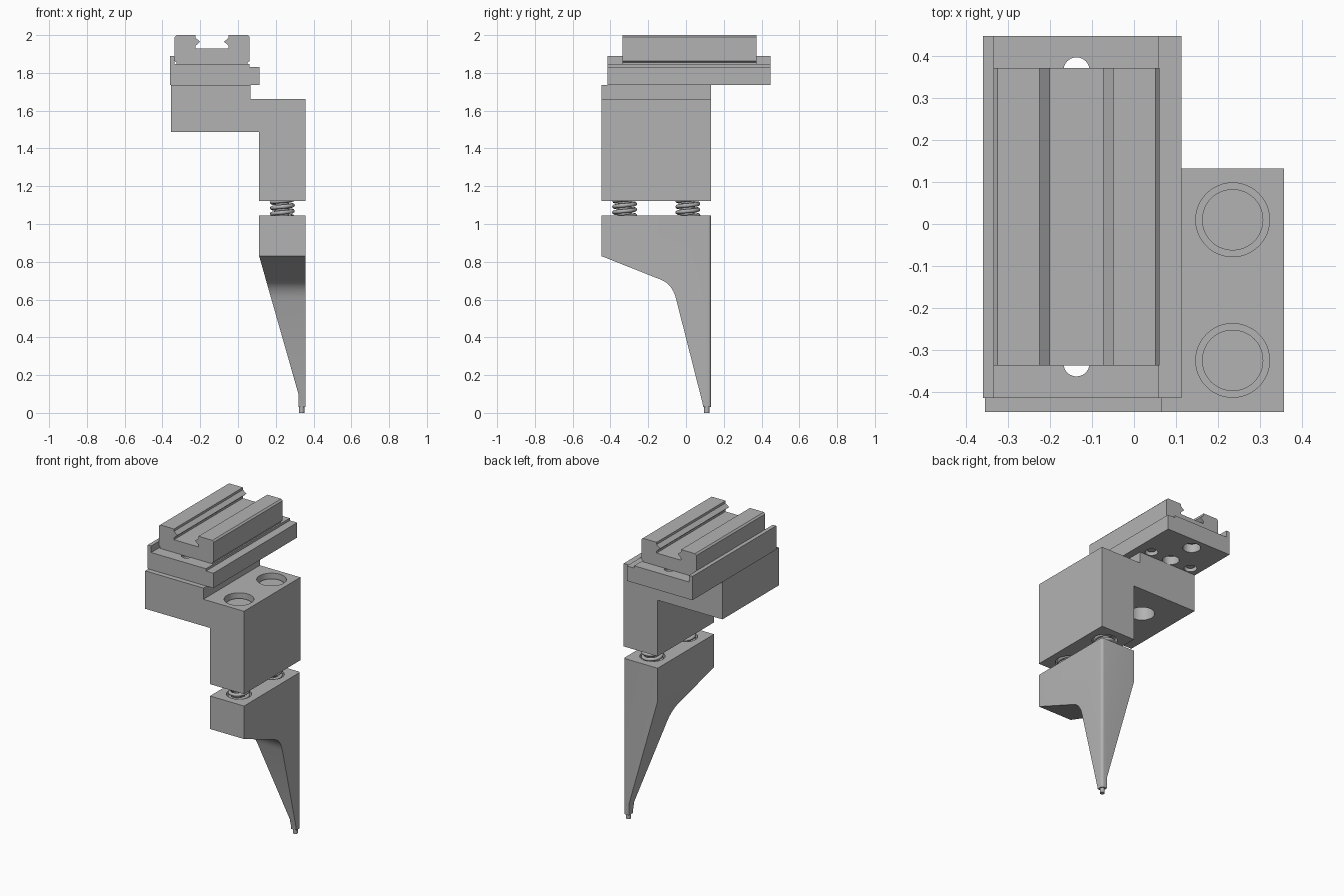
import bpy, bmesh, math
from mathutils import Vector

cube = bpy.data.objects.get("Cube")
if cube:
    bpy.data.objects.remove(cube, do_unlink=True)

grey = bpy.data.materials.new("mid grey")
grey.use_nodes = True
GREY = (0.45, 0.45, 0.45, 1)
grey.diffuse_color = GREY
grey.node_tree.nodes["Principled BSDF"].inputs["Base Color"].default_value = GREY


def add_object(name, bm):
    bmesh.ops.recalc_face_normals(bm, faces=bm.faces)
    mesh = bpy.data.meshes.new(name)
    bm.to_mesh(mesh)
    bm.free()
    mesh.materials.append(grey)
    ob = bpy.data.objects.new(name, mesh)
    bpy.context.collection.objects.link(ob)
    return ob


def prism(name, profile, axis, lo, hi):
    """Extrude a (u, z) profile along x or y."""
    bm = bmesh.new()
    place = (lambda u, z: (u, lo, z)) if axis == "y" else (lambda u, z: (lo, u, z))
    face = bm.faces.new([bm.verts.new(place(u, z)) for u, z in profile])
    out = bmesh.ops.extrude_face_region(bm, geom=[face])
    move = Vector((0, hi - lo, 0)) if axis == "y" else Vector((hi - lo, 0, 0))
    bmesh.ops.translate(bm, vec=move,
                        verts=[g for g in out["geom"] if isinstance(g, bmesh.types.BMVert)])
    return add_object(name, bm)


def cylinder(name, x, y, z0, z1, r, sides=48):
    bm = bmesh.new()
    bmesh.ops.create_cone(bm, cap_ends=True, segments=sides, radius1=r, radius2=r, depth=z1 - z0)
    bmesh.ops.translate(bm, verts=bm.verts, vec=(x, y, (z0 + z1) / 2))
    return add_object(name, bm)


def boolean(ob, tool, operation="DIFFERENCE"):
    mod = ob.modifiers.new("cut", "BOOLEAN")
    mod.operation, mod.solver, mod.object = operation, "EXACT", tool
    bpy.context.view_layer.objects.active = ob
    bpy.ops.object.modifier_apply(modifier=mod.name)
    bpy.data.objects.remove(tool, do_unlink=True)


def drill(ob, x, y, z0, z1, r):
    boolean(ob, cylinder("cutter", x, y, z0, z1, r))


MID = -0.137                # centre line of rail and plate
PIN_X = 0.235               # centre line of the sprung screws
PIN_YS = (0.01, -0.325)
BACK, FRONT = 0.132, -0.448

# Rail with a V-lipped groove, mirrored about its centre line
half = [(0.188, 1.845), (0.188, 1.855), (0.198, 1.862), (0.198, 1.99), (0.188, 2.0),
        (0.088, 2.0), (0.088, 1.985), (0.063, 1.965), (0.088, 1.943), (0.088, 1.93)]
prism("rail", [(MID + u, z) for u, z in half] + [(MID - u, z) for u, z in reversed(half)],
      "y", -0.337, 0.372)

# Stepped mounting plate with a locating lip
plate = prism("mounting_plate",
              [(-0.36, 1.735), (0.113, 1.735), (0.113, 1.832), (0.06, 1.832), (0.06, 1.847),
               (-0.335, 1.847), (-0.335, 1.89), (-0.36, 1.89)], "y", -0.415, 0.448)
for y in (-0.332, 0.366):
    drill(plate, MID, y, 1.7, 1.95, 0.031)
    drill(plate, MID, y, 1.7, 1.79, 0.053)
drill(plate, MID, 0.175, 1.7, 1.79, 0.05)
for i, x in enumerate((0.012, -0.288)):
    drill(plate, x, 0.175, 1.7, 1.775, 0.038)
    cylinder(f"plate_screw_{i + 1}", x, 0.175, 1.75, 1.78, 0.026)

# Offset bracket block
block = prism("bracket_block",
              [(-0.355, 1.488), (0.112, 1.488), (0.112, 1.122), (0.357, 1.122), (0.357, 1.662),
               (0.065, 1.662), (0.065, 1.735), (-0.355, 1.735)], "y", FRONT, BACK)
drill(block, MID, -0.332, 1.4, 1.8, 0.055)
drill(block, MID, -0.09, 1.4, 1.62, 0.075)

# Finger: side profile with a filleted throat, trimmed by the tapering front profile
a, c, b = Vector((-0.13, 0.704)), Vector((-0.073, 0.681)), Vector((-0.053, 0.605))
throat = [tuple(a * (1 - t) ** 2 + c * 2 * t * (1 - t) + b * t * t)
          for t in (k / 10 for k in range(11))]
finger = prism("finger", [(BACK, 1.045), (FRONT, 1.045), (FRONT, 0.83)] + throat
               + [(0.088, 0.05), (0.09, 0.03), (BACK, 0.03)], "x", 0.112, 0.357)
trim = prism("trim", [(0.112, 1.2), (0.5, 1.2), (0.5, -0.1), (0.32, -0.1), (0.32, 0.1),
                      (0.112, 0.83)], "y", -0.6, 0.3)
boolean(finger, trim, "INTERSECT")

# Round the outer back edge of the finger
bm = bmesh.new()
bm.from_mesh(finger.data)
corner = [e for e in bm.edges
          if all(abs(v.co.x - 0.357) < 1e-4 and abs(v.co.y - BACK) < 1e-4 for v in e.verts)]
bmesh.ops.bevel(bm, geom=corner, offset=0.015, segments=5, profile=0.5, affect="EDGES")
bm.to_mesh(finger.data)
bm.free()

cylinder("finger_tip", 0.337, 0.11, 0.0, 0.05, 0.014, 24)

# Sprung screws: head recess, spring pockets, shaft and coil
for i, y in enumerate(PIN_YS):
    n = i + 1
    drill(block, PIN_X, y, 1.62, 1.8, 0.088)
    drill(block, PIN_X, y, 1.0, 1.17, 0.075)
    drill(finger, PIN_X, y, 1.0, 1.2, 0.075)
    cylinder(f"screw_head_{n}", PIN_X, y, 1.6, 1.632, 0.073)
    cylinder(f"screw_shaft_{n}", PIN_X, y, 0.99, 1.2, 0.036, 32)
    curve = bpy.data.curves.new(f"spring_{n}", "CURVE")
    curve.dimensions = "3D"
    curve.bevel_depth, curve.bevel_resolution, curve.use_fill_caps = 0.011, 2, True
    steps, turns = 120, 5
    path = curve.splines.new("POLY")
    path.points.add(steps)
    for k, p in enumerate(path.points):
        ang = 2 * math.pi * turns * k / steps
        p.co = (PIN_X + 0.055 * math.cos(ang), y + 0.055 * math.sin(ang),
                1.008 + 0.152 * k / steps, 1)
    curve.materials.append(grey)
    bpy.context.collection.objects.link(bpy.data.objects.new(f"spring_{n}", curve))

# Smooth shading with sharp edges kept
bpy.ops.object.select_all(action="DESELECT")
for ob in bpy.context.collection.objects:
    if ob.type == "MESH" and grey.name in ob.data.materials:
        ob.select_set(True)
        bpy.context.view_layer.objects.active = ob
bpy.ops.object.shade_smooth_by_angle(angle=math.radians(30))
